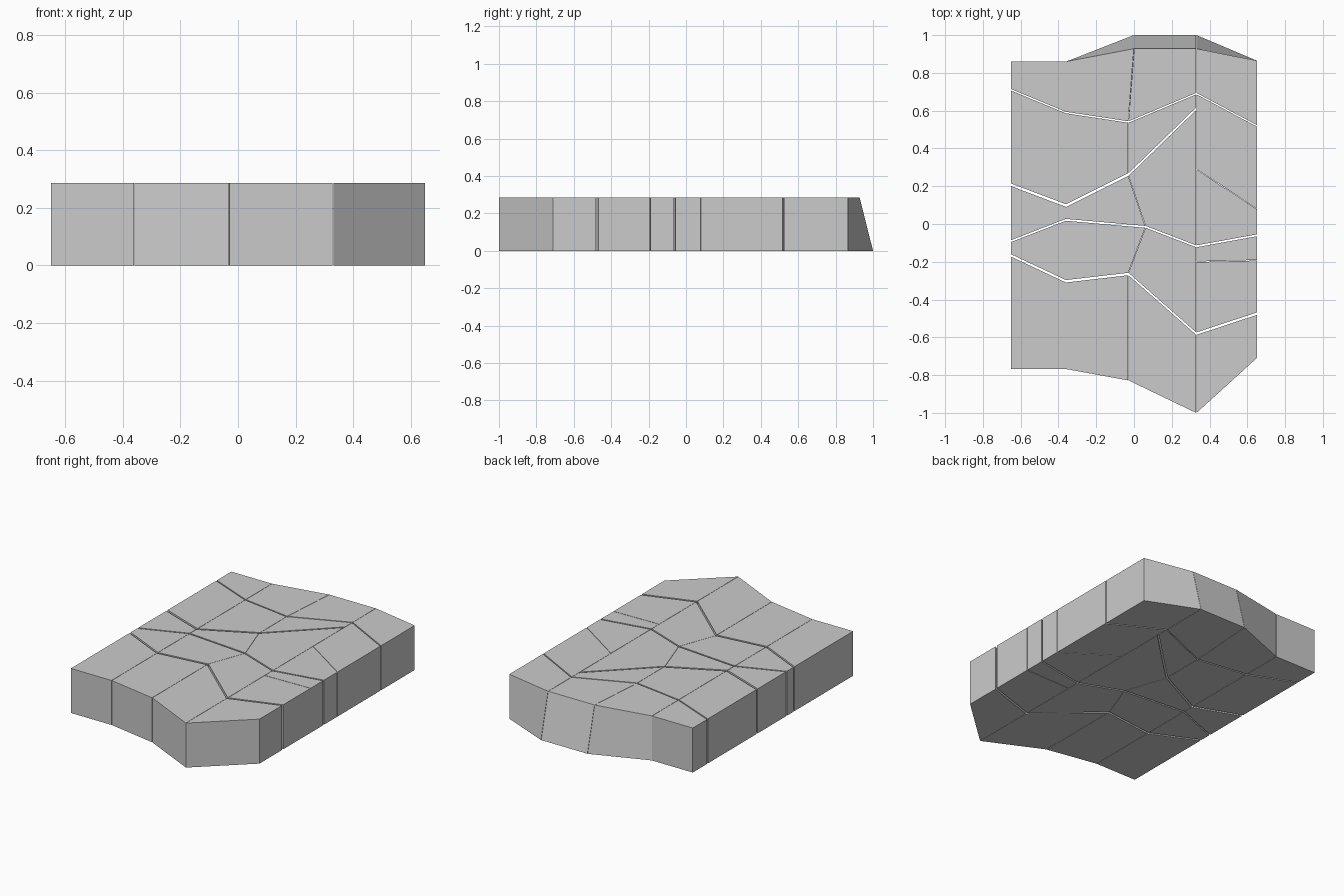
import bpy, bmesh

if "Cube" in bpy.data.objects:
    bpy.data.objects.remove(bpy.data.objects["Cube"])

H = 0.286      # slab height
SEAM = 0.001   # half gap between neighbouring columns

# Lines running across the slab, five points each
back = [(-.65, .86), (-.36, .86), (0, 1), (.33, 1), (.65, .865)]
back_top = [(-.65, .86), (-.36, .86), (0, .928), (.33, .928), (.65, .865)]
crack_a = [(-.65, .71), (-.36, .59), (-.03, .54), (.33, .69), (.65, .52)]
crack_b = [(-.65, .207), (-.36, .098), (-.03, .262), (.33, .61)]
crack_c = [(-.65, -.09), (-.36, .022), (.06, -.015), (.33, -.118), (.65, -.06)]
crack_d = [(-.65, -.167), (-.36, -.303), (-.03, -.265), (.33, -.58), (.65, -.475)]
front = [(-.65, -.768), (-.36, -.768), (-.03, -.828), (.33, -1), (.65, -.71)]


def stone(name, front_edge, back_edge, back_edge_top):
    """Closed four-sided block between two crack edges."""
    (fl, fr), (bl, br), (tl, tr) = front_edge, back_edge, back_edge_top
    bm = bmesh.new()
    low = [bm.verts.new((x, y, 0)) for x, y in (fl, fr, br, bl)]
    top = [bm.verts.new((x, y, H)) for x, y in (fl, fr, tr, tl)]
    bm.faces.new(low[::-1])
    bm.faces.new(top)
    for i in range(4):
        j = (i + 1) % 4
        bm.faces.new((low[i], low[j], top[j], top[i]))
    bmesh.ops.recalc_face_normals(bm, faces=bm.faces)
    me = bpy.data.meshes.new(name)
    bm.to_mesh(me)
    bm.free()
    bpy.context.collection.objects.link(bpy.data.objects.new(name, me))


def edge(a, b, dy):
    """Edge pulled in slightly from the seams and shifted off the crack."""
    left = 0 if a[0] == -.65 else SEAM
    right = 0 if b[0] == .65 else SEAM
    return (a[0] + left, a[1] + dy), (b[0] - right, b[1] + dy)


# Each column is a stack of stones between (left, right, crack width) cuts
for col in range(4):
    def cut(line, gap):
        return line[col], line[col + 1], gap

    cuts = [cut(front, 0), cut(crack_d, .013)]
    if col == 3:
        cuts.append(((.33, -.2), (.65, -.192), .003))
    cuts.append(cut(crack_c, .010))
    if col == 3:
        cuts.append(((.33, .29), (.65, .08), .003))
    else:
        cuts.append(cut(crack_b, .014))
    cuts += [cut(crack_a, .008), cut(back, 0)]

    for row in range(len(cuts) - 1):
        a0, b0, g0 = cuts[row]
        a1, b1, g1 = cuts[row + 1]
        rear = rear_top = edge(a1, b1, -g1 / 2)
        if row == len(cuts) - 2:
            rear_top = edge(back_top[col], back_top[col + 1], 0)
        stone(f"stone_{col + 1}_{row + 1}", edge(a0, b0, g0 / 2), rear, rear_top)
